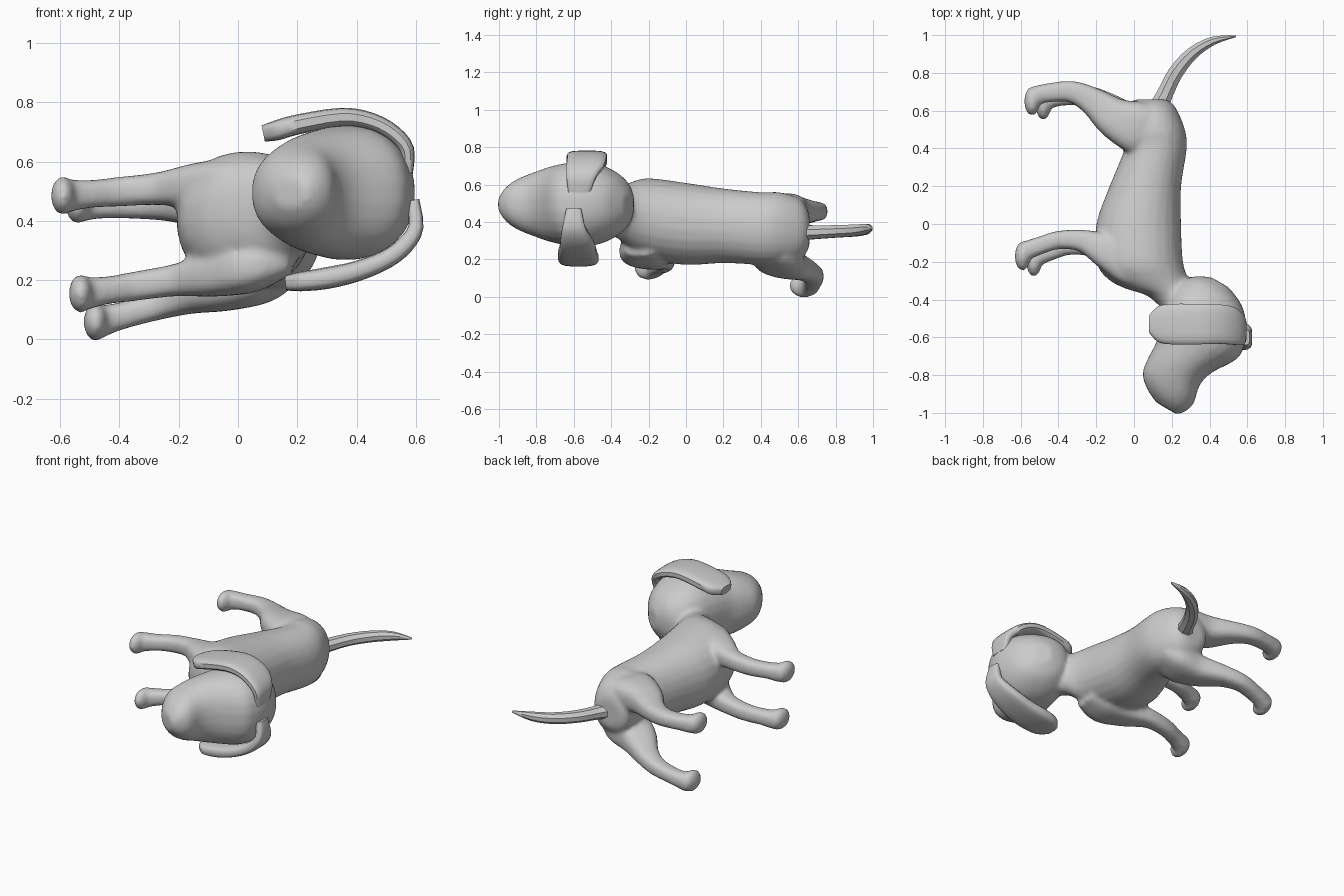
import bpy, bmesh, math
from mathutils import Vector, Matrix

default_cube = bpy.data.objects.get("Cube")
if default_cube:
    bpy.data.objects.remove(default_cube, do_unlink=True)

grey = bpy.data.materials.new("plain grey")
grey.use_nodes = True
colour = (0.6, 0.6, 0.6, 1)
grey.diffuse_color = colour
grey.node_tree.nodes["Principled BSDF"].inputs["Base Color"].default_value = colour

AXIS_Z = Vector((0, 0, 1))
AXIS_Y = Vector((0, 1, 0))


def smooth_rows(rows, steps):
    """Catmull-Rom interpolation of whole rows of numbers."""
    rows = [Vector(row) for row in rows]
    result = []
    for i in range(len(rows) - 1):
        before = rows[max(i - 1, 0)]
        start, end = rows[i], rows[i + 1]
        after = rows[min(i + 2, len(rows) - 1)]
        for k in range(steps):
            t = k / steps
            result.append(start + (end - before) * (t / 2)
                          + (before * 2 - start * 5 + end * 4 - after) * (t * t / 2)
                          + (start * 3 - before - end * 3 + after) * (t ** 3 / 2))
    return result + [rows[-1]]


def loft(bm, rows, axis=AXIS_Z, sides=24, power=2, steps=4, along=None):
    """Skin rows of (x, y, z, half size across, half size along axis), in hundredths.
    Sections face the path, or the fixed direction given by along."""
    rows = smooth_rows(rows, steps)
    points = [Vector(row[:3]) / 100 for row in rows]
    rings = []
    for i, row in enumerate(rows):
        tangent = along or points[min(i + 1, len(points) - 1)] - points[max(i - 1, 0)]
        across = axis.cross(tangent).normalized()
        ring = []
        for k in range(sides):
            angle = math.tau * (k + 0.5) / sides
            c, s = math.cos(angle), math.sin(angle)
            u = math.copysign(abs(c) ** (2 / power), c) * row[3] / 100
            v = math.copysign(abs(s) ** (2 / power), s) * row[4] / 100
            ring.append(bm.verts.new(points[i] + across * u + axis * v))
        rings.append(ring)
    for a, b in zip(rings, rings[1:]):
        for k in range(sides):
            n = (k + 1) % sides
            bm.faces.new((a[k], a[n], b[n], b[k]))
    bm.faces.new(rings[0])
    bm.faces.new(rings[-1])


def finish(bm, name, angle):
    bmesh.ops.recalc_face_normals(bm, faces=bm.faces)
    mesh = bpy.data.meshes.new(name)
    bm.to_mesh(mesh)
    bm.free()
    mesh.materials.append(grey)
    obj = bpy.data.objects.new(name, mesh)
    bpy.context.collection.objects.link(obj)
    bpy.ops.object.select_all(action="DESELECT")
    obj.select_set(True)
    bpy.context.view_layer.objects.active = obj
    bpy.ops.object.shade_smooth_by_angle(angle=math.radians(angle))
    return obj


def leg(bm, shape, dx, dy, hip_z, foot_z):
    """Leg with a paw bent forward; z slides evenly from hip to foot."""
    first, last = shape[0][0], shape[-1][0]
    rows = [(x + dx, y + dy, hip_z + (foot_z - hip_z) * (x - first) / (last - first), a, b)
            for x, y, a, b in shape]
    loft(bm, rows, power=2.8)
    paw = Vector((rows[-1][0] - 2, rows[-1][1] - 3, foot_z)) / 100
    bmesh.ops.create_uvsphere(
        bm, u_segments=16, v_segments=10, radius=0.01,
        matrix=Matrix.Translation(paw) @ Matrix.Diagonal((4.2, 8, 6.6, 1)))


# Torso and neck: y, belly x, back x, low z, high z
body = bmesh.new()
trunk = [(66, 1, 17, 27, 44), (64, -3, 20, 23, 49), (60, -4, 23, 19, 53),
         (50, -5, 27, 17, 56), (40, -5, 28, 17, 56), (20, -13, 25, 18, 58),
         (0, -20, 25, 17, 61), (-20, -20, 26, 20, 63.5), (-29, -14, 29, 24, 61.5),
         (-34, -5, 33, 29, 59.5), (-38, 7, 38, 32, 59), (-46, 16, 42, 33, 60)]
loft(body, [((lo + hi) / 2, y, (z0 + z1) / 2, (hi - lo) / 2, (z1 - z0) / 2)
            for y, lo, hi, z0, z1 in trunk], power=2.15, along=AXIS_Y)

# Head: distance towards the muzzle, chin side, crown side, half width
skull = [(-1, -2, 9, 6), (4, -11, 20, 14), (13, -16, 28, 20), (22, -16, 31.5, 22.5),
         (30, -14, 31.5, 22.5), (43, -10, 23.5, 20.5), (52, -9.5, 21.5, 18),
         (61, -8, 23.5, 14.5), (67, -2, 22, 10.5), (71, 6, 19, 5)]
forward, crown = Vector((-0.5, -0.866, 0)), Vector((0.866, -0.5, 0))
head_rows = []
for t, lo, hi, wide in skull:
    centre = Vector((42, -30, 49.5)) + forward * t + crown * (lo + hi) / 2
    head_rows.append((*centre, (hi - lo) / 2, wide))
loft(body, head_rows, power=2.25, along=forward)

# Legs: x, y, half depth, half width
front_leg = [(12, -22, 8, 4), (0, -20, 13, 8), (-13, -15, 10, 7.7), (-27, -9, 6, 5.5),
             (-40, -8.5, 4.8, 5), (-50, -11.5, 4.7, 4.7), (-57, -14, 5, 5.5)]
hind_leg = [(12, 47, 10, 6), (3, 50.5, 14, 9.5), (-10, 56, 11, 8.5), (-22, 65, 7.5, 6),
            (-33, 70, 5.7, 5), (-45, 69.5, 5, 4.7), (-52, 68, 5, 5.5)]
leg(body, front_leg, 0, 0, 54, 48.5)
leg(body, front_leg, 6, -3, 26, 15.5)
leg(body, hind_leg, 0, 0, 46, 45.5)
leg(body, hind_leg, 6, -2, 24.5, 6)

# Blend all body parts into one soft skin
body_obj = finish(body, "body", 60)
remesh = body_obj.modifiers.new("Blend", "REMESH")
remesh.mode = "VOXEL"
remesh.voxel_size = 0.013
remesh.use_smooth_shade = True
soften = body_obj.modifiers.new("Soften", "SMOOTH")
soften.factor = 0.5
soften.iterations = 8

# Ears: flat straps folded over the skull
ears = {
    "right_ear": [(57, -57, 56, 2, 6), (57, -56, 64, 2.5, 8), (52.5, -54, 69.5, 2.8, 10),
                  (45, -53, 73.5, 3, 10.5), (35, -53, 75, 3.2, 10.8),
                  (20, -53, 72.5, 3.4, 10.8), (13, -53, 70.5, 3.4, 9.5), (8.5, -53, 69.5, 2.8, 5)],
    "left_ear": [(59, -60, 47, 2.2, 4), (60, -60, 38, 2.6, 6), (56.5, -59, 32, 3, 8),
                 (50, -58, 27, 3.2, 9.5), (40, -58, 23, 3.5, 10.5),
                 (30, -57.5, 20.7, 3.7, 10.8), (21, -57.5, 19.5, 3.3, 9.5), (16, -57.5, 19, 2.5, 5)],
}
for name, rows in ears.items():
    ear = bmesh.new()
    loft(ear, rows, axis=AXIS_Y, sides=16, power=3.5, steps=3)
    finish(ear, name, 40)

# Tail: tapering curl
tail = bmesh.new()
loft(tail, [(11, 58, 34.5, 6, 5), (16, 68, 34.5, 4.7, 4), (22, 80, 35, 4.3, 3.6),
            (31, 90.5, 35.5, 3.6, 3.4), (42, 97, 36.3, 2.4, 2.8), (54, 99.3, 37, 0.4, 0.7)],
     sides=8, steps=3)
finish(tail, "tail", 35)
